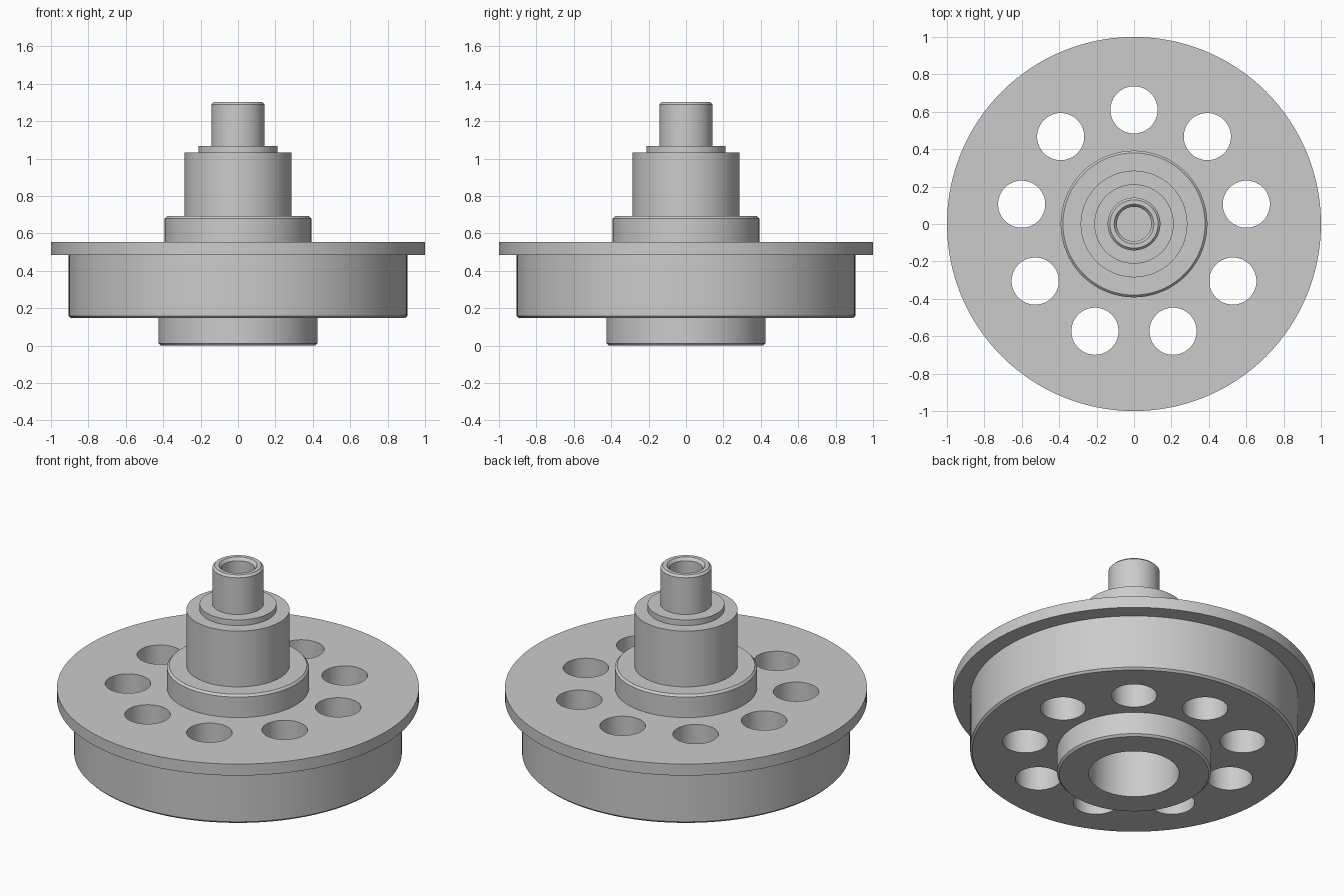
import bpy
import bmesh
from math import cos, sin, pi, radians
from mathutils import Vector

cube = bpy.data.objects.get("Cube")
if cube:
    bpy.data.objects.remove(cube, do_unlink=True)

SEGMENTS = 128
HOLE_COUNT = 9
HOLE_RING = 0.61
HOLE_RADIUS = 0.126
BEVEL = 0.012

metal = bpy.data.materials.new("plain_grey")
metal.use_nodes = True
grey = (0.6, 0.6, 0.6, 1)
metal.diffuse_color = grey
metal.node_tree.nodes["Principled BSDF"].inputs["Base Color"].default_value = grey


def finish(name, bm):
    """Turn a bmesh into a named object with outward normals."""
    bmesh.ops.recalc_face_normals(bm, faces=bm.faces)
    mesh = bpy.data.meshes.new(name)
    bm.to_mesh(mesh)
    bm.free()
    obj = bpy.data.objects.new(name, mesh)
    bpy.context.collection.objects.link(obj)
    mesh.materials.append(metal)
    return obj


def lathe(name, profile):
    """Revolve a (radius, height) profile about the z axis."""
    bm = bmesh.new()
    verts = [bm.verts.new((r, 0, z)) for r, z in profile]
    edges = [bm.edges.new(pair) for pair in zip(verts, verts[1:])]
    bmesh.ops.spin(bm, geom=verts + edges, cent=(0, 0, 0), axis=(0, 0, 1),
                   angle=2 * pi, steps=SEGMENTS, use_merge=True)
    bmesh.ops.remove_doubles(bm, verts=bm.verts, dist=1e-5)
    return finish(name, bm)


# Turned body: blind bottom bore, stepped outside, countersunk top bore
wheel = lathe("flanged_wheel", [
    (0, 0.6), (0.25, 0.6), (0.25, 0),
    (0.425 - BEVEL, 0), (0.425, BEVEL), (0.425, 0.147),        # lower boss
    (0.905 - BEVEL, 0.147), (0.905, 0.147 + BEVEL), (0.905, 0.485),  # drum
    (1, 0.485), (1, 0.555),                                    # flange
    (0.392, 0.555), (0.392, 0.692 - BEVEL), (0.392 - BEVEL, 0.692),  # collar
    (0.285, 0.692), (0.285, 1.032),                            # hub
    (0.212, 1.032), (0.212, 1.066),                            # shoulder
    (0.141, 1.066), (0.141, 1.302 - BEVEL), (0.141 - BEVEL, 1.302),  # spigot
    (0.106, 1.302), (0.092, 1.285), (0.092, 1.0), (0, 1.0),    # top bore
])

# Ring of round holes through the web
bm = bmesh.new()
for i in range(HOLE_COUNT):
    a = pi / 2 + 2 * pi * i / HOLE_COUNT
    made = bmesh.ops.create_cone(bm, cap_ends=True, segments=64, depth=1,
                                 radius1=HOLE_RADIUS, radius2=HOLE_RADIUS)
    bmesh.ops.translate(bm, verts=made["verts"],
                        vec=Vector((HOLE_RING * cos(a), HOLE_RING * sin(a), 0.4)))
cutter = finish("hole_cutter", bm)
cutter.hide_render = True

bpy.context.view_layer.objects.active = wheel
wheel.select_set(True)
cut = wheel.modifiers.new("holes", "BOOLEAN")
cut.operation = "DIFFERENCE"
cut.solver = "EXACT"
cut.object = cutter
bpy.ops.object.modifier_apply(modifier=cut.name)
bpy.data.objects.remove(cutter, do_unlink=True)

# Smooth turned surfaces with crisp edges
bpy.ops.object.shade_smooth_by_angle(angle=radians(30))
